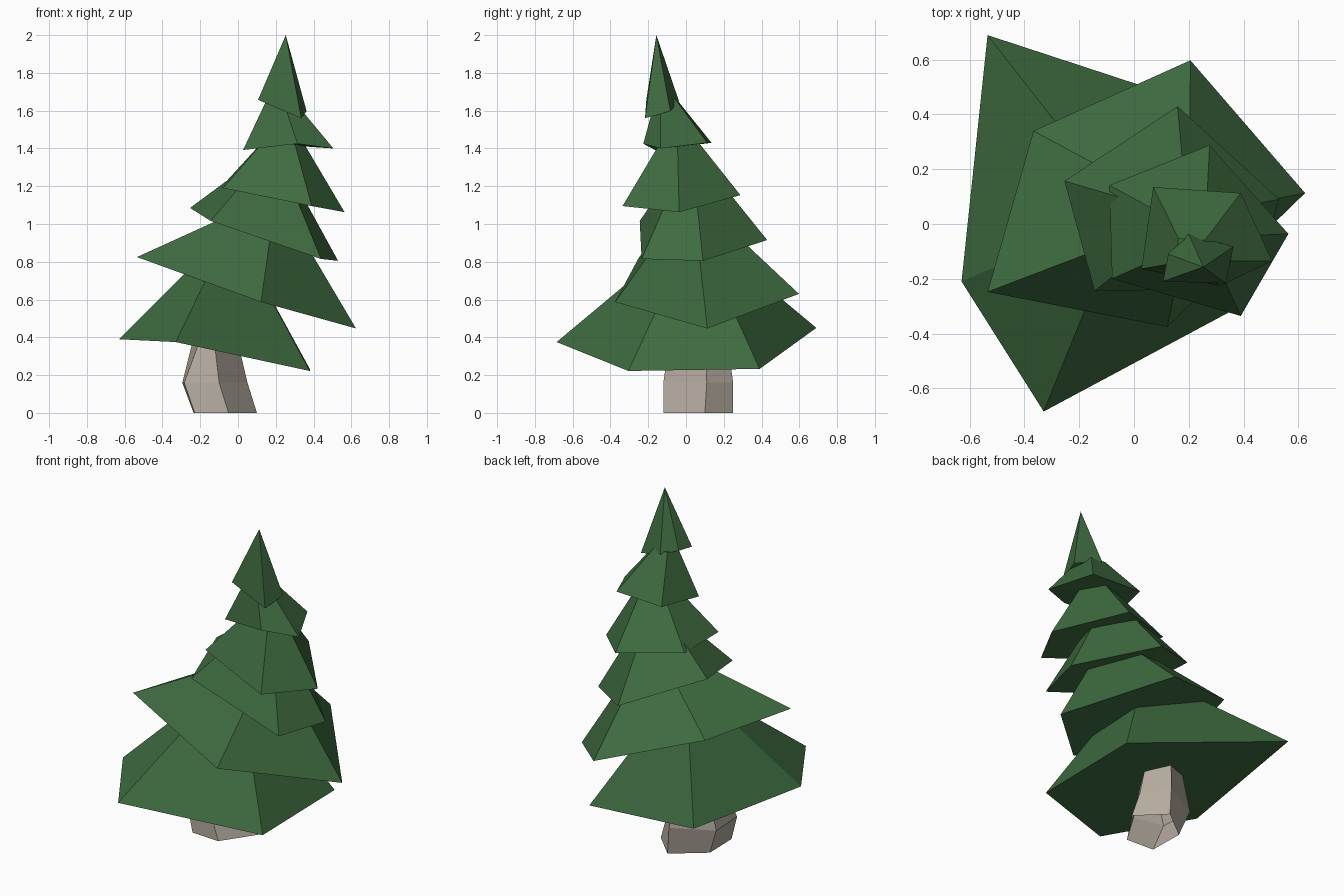
import bpy, bmesh
from mathutils import Vector

if "Cube" in bpy.data.objects:
    bpy.data.objects.remove(bpy.data.objects["Cube"])


def material(name, color):
    m = bpy.data.materials.new(name)
    m.diffuse_color = (*color, 1)
    m.use_nodes = True
    m.node_tree.nodes["Principled BSDF"].inputs["Base Color"].default_value = m.diffuse_color
    return m


GREEN = material("needles", (0.048, 0.147, 0.05))
BARK = material("bark", (0.46, 0.41, 0.35))


def loft(name, rings, mat, underside):
    """Skin a stack of equal-sized rings; the underside is a fan from point 0."""
    bm = bmesh.new()
    vs = [[bm.verts.new(p) for p in ring] for ring in rings]
    n = len(vs[0])
    for lo, hi in zip(vs, vs[1:]):
        for i in range(n):
            j = (i + 1) % n
            bm.faces.new((lo[i], lo[j], hi[j], hi[i]))
    if underside:
        for i in range(1, n - 1):
            bm.faces.new((vs[0][0], vs[0][i + 1], vs[0][i]))
    bm.faces.new(vs[-1])
    bmesh.ops.remove_doubles(bm, verts=bm.verts, dist=0.0005)
    bmesh.ops.recalc_face_normals(bm, faces=bm.faces)
    mesh = bpy.data.meshes.new(name)
    bm.to_mesh(mesh)
    bm.free()
    mesh.materials.append(mat)
    bpy.context.collection.objects.link(bpy.data.objects.new(name, mesh))


def tier(name, rim, top, scale):
    """Tilted five-sided skirt whose rim shrinks to a small ring at top."""
    rim = [Vector(p) for p in rim]
    mid = sum(rim, Vector()) / len(rim)
    loft(name, [rim, [Vector(top) + (p - mid) * scale for p in rim]], GREEN, True)


# Branch tiers, lowest to highest
tier("branches_1", [(-.33, -.685, .375), (.38, -.305, .222), (.38, .39, .233),
                    (-.535, .69, .45), (-.63, -.21, .39)], (-.06, .03, .83), .24)
tier("branches_2", [(.625, .113, .447), (.206, .598, .63), (-.367, .34, .81),
                    (-.535, -.248, .825), (.122, -.376, .587)], (.16, .045, 1.05), .22)
tier("branches_3", [(.159, .43, .915), (-.254, .157, 1.085), (-.144, -.245, 1.016),
                    (.44, -.235, .815), (.53, .09, .805)], (.18, .03, 1.27), .3)
tier("branches_4", [(.276, .288, 1.153), (-.09, .142, 1.195), (-.08, -.2, 1.19),
                    (.39, -.336, 1.095), (.564, -.036, 1.063)], (.25, -.045, 1.49), .2)
tier("branches_5", [(.07, .135, 1.43), (.39, .113, 1.43), (.505, -.135, 1.40),
                    (.315, -.226, 1.425), (.027, -.164, 1.392)], (.22, -.11, 1.66), .3)
tier("treetop", [(.2, -.037, 1.65), (.363, -.083, 1.598), (.335, -.217, 1.56),
                 (.106, -.21, 1.657), (.125, -.11, 1.665)], (.253, -.157, 2.0), 0)


# Crooked five-sided trunk, open at the foot
def ring(z, pts):
    return [(x, y, z) for x, y in pts]


loft("trunk", [
    ring(0, [(-.05, -.12), (.1, .1), (-.05, .25), (-.235, .105), (-.23, -.11)]),
    ring(.16, [(-.1, -.12), (.05, .11), (-.06, .25), (-.295, .13), (-.285, -.085)]),
    ring(.5, [(-.14, -.07), (-.03, .1), (-.1, .2), (-.21, .13), (-.16, -.05)]),
], BARK, False)
